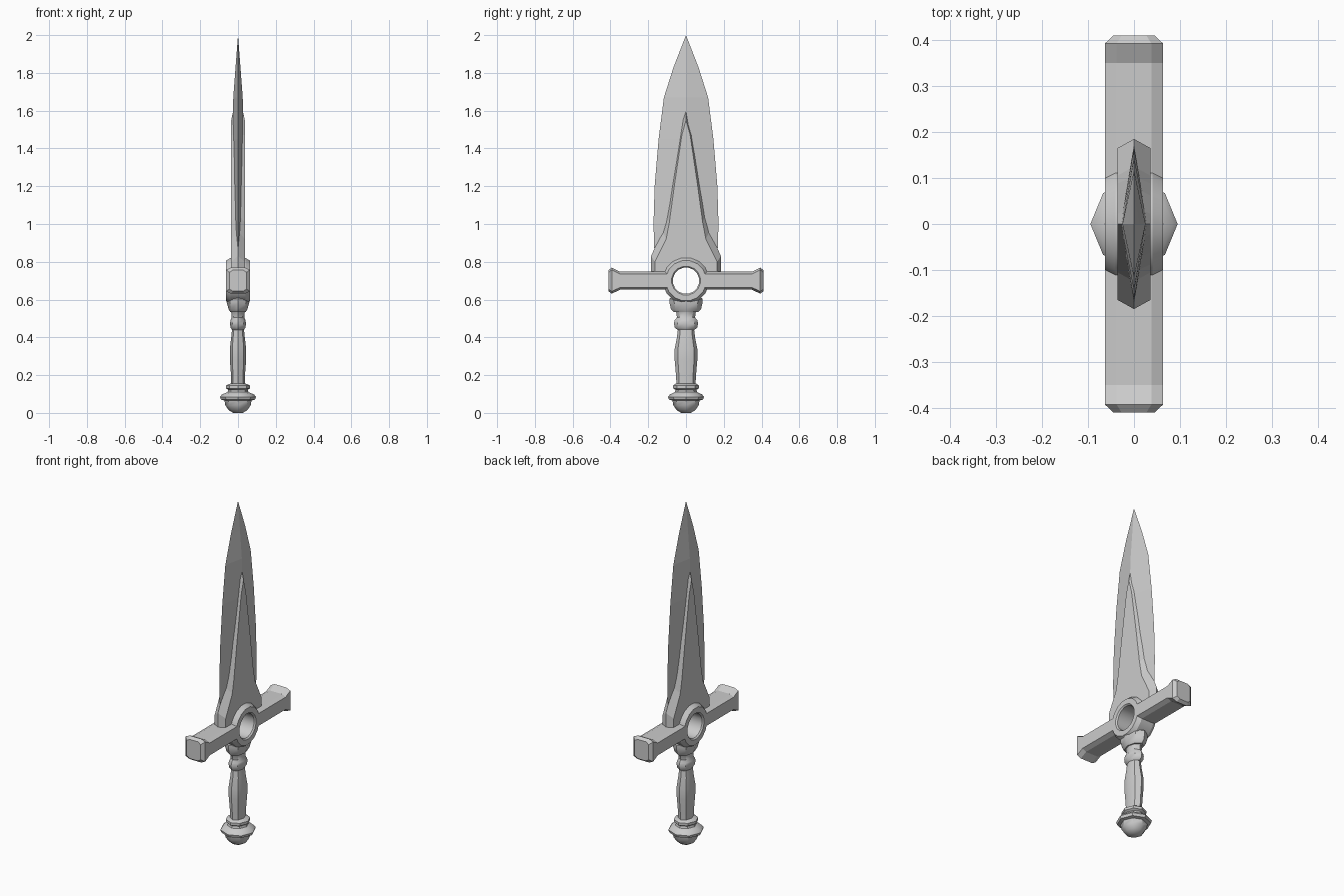
import bpy, bmesh, math

if "Cube" in bpy.data.objects:
    bpy.data.objects.remove(bpy.data.objects["Cube"])

steel = bpy.data.materials.new("plain_grey")
steel.use_nodes = True
GREY = (0.6, 0.6, 0.6, 1.0)
steel.diffuse_color = GREY
steel.node_tree.nodes["Principled BSDF"].inputs["Base Color"].default_value = GREY


def loft(name, rings, caps=True, closed=False, smooth=None):
    """Bridge equal-length rings of points; cap the ends or close the loop."""
    bm = bmesh.new()
    rows = [[bm.verts.new(p) for p in ring] for ring in rings]
    n = len(rows[0])
    pairs = list(zip(rows, rows[1:]))
    if closed:
        pairs.append((rows[-1], rows[0]))
    for a, b in pairs:
        for i in range(n):
            j = (i + 1) % n
            bm.faces.new((a[i], a[j], b[j], b[i]))
    if caps and not closed:
        bm.faces.new(rows[0])
        bm.faces.new(rows[-1])
    bmesh.ops.remove_doubles(bm, verts=bm.verts, dist=0.0002)
    bmesh.ops.recalc_face_normals(bm, faces=bm.faces)
    mesh = bpy.data.meshes.new(name)
    bm.to_mesh(mesh)
    bm.free()
    obj = bpy.data.objects.new(name, mesh)
    bpy.context.collection.objects.link(obj)
    mesh.materials.append(steel)
    if smooth:
        bpy.ops.object.select_all(action='DESELECT')
        obj.select_set(True)
        bpy.context.view_layer.objects.active = obj
        bpy.ops.object.shade_smooth_by_angle(angle=math.radians(smooth))
    return obj


# Blade: diamond sections (height, half width, half thickness)
blade = [(0.79, 0.155, 0.028), (0.87, 0.168, 0.029), (1.0, 0.172, 0.03),
         (1.2, 0.166, 0.03), (1.45, 0.145, 0.029), (1.67, 0.117, 0.025),
         (1.83, 0.066, 0.013), (2.0, 0.0, 0.0)]
loft("blade", [[(t, 0, z), (0, w, z), (-t, 0, z), (0, -w, z)] for z, w, t in blade])


# Raised spine plate: flat outline on both sides, wider outline in the middle
def mirrored(half, x):
    """Half outline runs from bottom centre to top centre."""
    return ([(x, y, z) for y, z in half] +
            [(x, -y, z) for y, z in half[-2:0:-1]])


flat = [(0, 0.79), (0.08, 0.735), (0.165, 0.735), (0.165, 0.8), (0.105, 0.92),
        (0.088, 1.01), (0.062, 1.2), (0.022, 1.47), (0, 1.55)]
wide = [(0, 0.79), (0.08, 0.735), (0.185, 0.735), (0.185, 0.83), (0.125, 0.965),
        (0.104, 1.05), (0.08, 1.2), (0.038, 1.47), (0, 1.72)]
loft("blade_spine", [mirrored(flat, -0.036), mirrored(wide, 0), mirrored(flat, 0.036)])

# Guard ring: chamfered profile (x, radius) swept round the x axis
CENTRE = 0.70
ring_profile = [(-0.063, 0.077), (-0.063, 0.108), (-0.04, 0.123), (0.04, 0.123),
                (0.063, 0.108), (0.063, 0.077), (0.055, 0.07), (-0.055, 0.07)]
SIDES = 16
rings = []
for i in range(SIDES):
    a = 2 * math.pi * (i + 0.5) / SIDES
    rings.append([(x, r * math.cos(a), CENTRE + r * math.sin(a)) for x, r in ring_profile])
loft("guard_ring", rings, closed=True, smooth=28)


# Guard arms: chamfered sections (y, half thickness, half height) flaring at the end
def arm_section(y, w, h):
    cw, ch = w * 0.6, h - 0.012
    pts = [(w, ch), (cw, h), (-cw, h), (-w, ch), (-w, -ch), (-cw, -h), (cw, -h), (w, -ch)]
    return [(x, y, CENTRE + z) for x, z in pts]


arm = [(0.085, 0.063, 0.048), (0.35, 0.063, 0.048),
       (0.393, 0.063, 0.069), (0.41, 0.045, 0.056)]
for side, label in ((-1, "front"), (1, "back")):
    loft(label + "_guard_arm", [arm_section(side * y, w, h) for y, w, h in arm])


# Turned handle parts: eight-sided sections (height, x radius, y radius)
def turned(name, profile, smooth=40):
    loft(name, [[(rx * math.cos(k * math.pi / 4), ry * math.sin(k * math.pi / 4), z)
                 for k in range(8)] for z, rx, ry in profile], smooth=smooth)


turned("pommel", [(0.0, 0.025, 0.025), (0.015, 0.05, 0.05), (0.04, 0.067, 0.067),
                  (0.066, 0.072, 0.072), (0.07, 0.09, 0.09), (0.085, 0.095, 0.095),
                  (0.098, 0.085, 0.085), (0.11, 0.055, 0.06), (0.122, 0.052, 0.056),
                  (0.13, 0.064, 0.068), (0.145, 0.064, 0.068), (0.155, 0.042, 0.055)])
turned("grip", [(0.145, 0.036, 0.05), (0.2, 0.037, 0.053), (0.28, 0.043, 0.06),
                (0.34, 0.043, 0.06), (0.4, 0.036, 0.048), (0.45, 0.031, 0.042)])
turned("grip_collar", [(0.44, 0.031, 0.045), (0.452, 0.04, 0.06), (0.475, 0.042, 0.064),
                       (0.49, 0.04, 0.06), (0.505, 0.033, 0.048), (0.535, 0.036, 0.052),
                       (0.55, 0.042, 0.062)])
turned("guard_socket", [(0.535, 0.042, 0.066), (0.55, 0.05, 0.08), (0.585, 0.06, 0.088),
                        (0.603, 0.06, 0.088), (0.612, 0.05, 0.078)])
